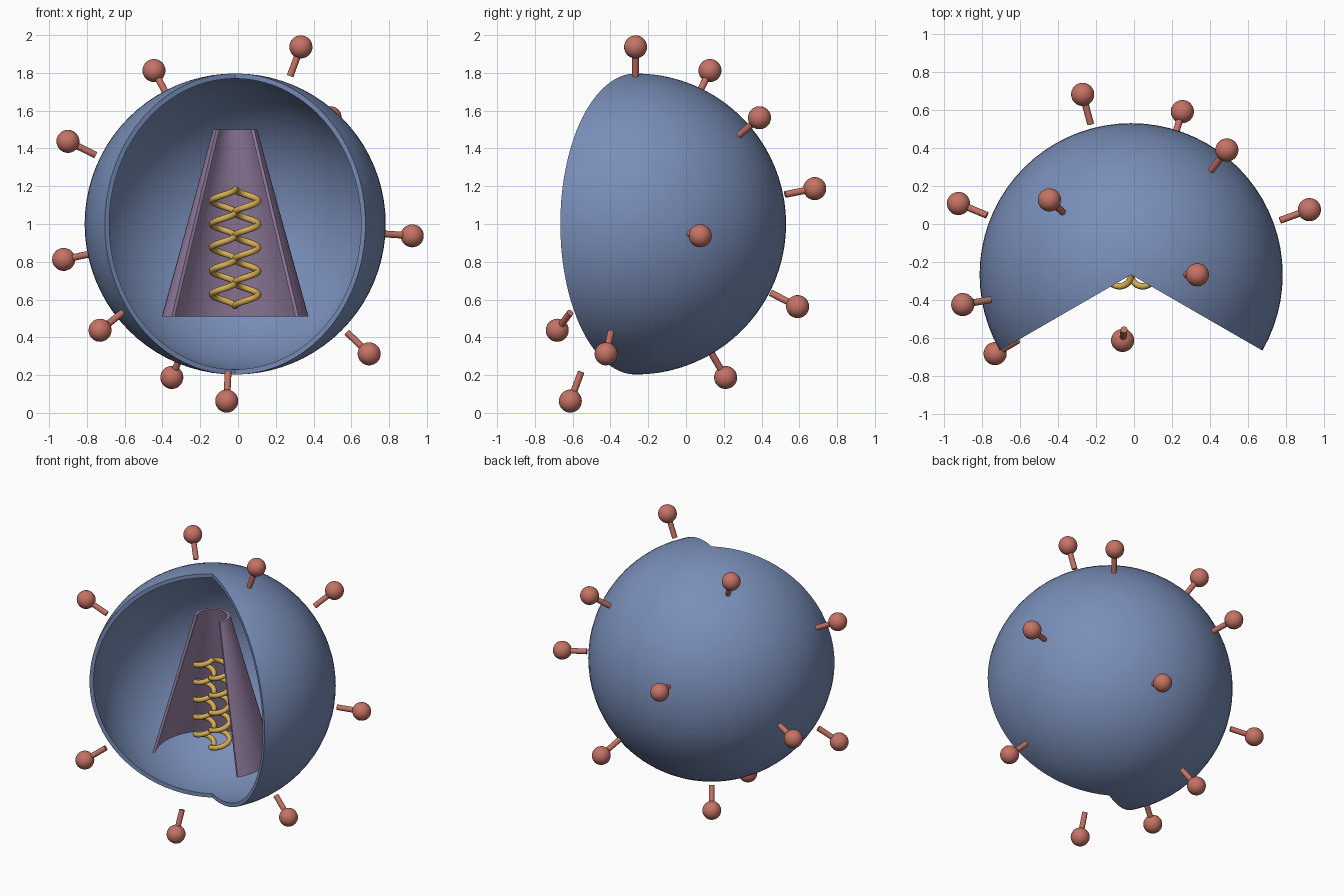
import bpy, bmesh, math
from mathutils import Vector

if "Cube" in bpy.data.objects:
    bpy.data.objects.remove(bpy.data.objects["Cube"])

C = Vector((-0.015, -0.267, 1.0))   # centre of the sphere
START, SWEEP = math.radians(-30), math.radians(240)   # front 120 degrees cut away


def material(name, rgb):
    m = bpy.data.materials.new(name)
    m.diffuse_color = (*rgb, 1)
    m.use_nodes = True
    m.node_tree.nodes["Principled BSDF"].inputs["Base Color"].default_value = m.diffuse_color
    return m


BLUE = material("shell_blue", (0.19, 0.27, 0.48))
VIOLET = material("core_violet", (0.33, 0.23, 0.39))
GOLD = material("coil_gold", (0.66, 0.42, 0.09))
SALMON = material("spike_salmon", (0.56, 0.17, 0.13))


def finish(name, bm, mat, loc=C):
    bmesh.ops.recalc_face_normals(bm, faces=bm.faces)
    me = bpy.data.meshes.new(name)
    bm.to_mesh(me)
    bm.free()
    me.materials.append(mat)
    ob = bpy.data.objects.new(name, me)
    ob.location = loc
    bpy.context.collection.objects.link(ob)
    bpy.ops.object.select_all(action='DESELECT')
    ob.select_set(True)
    bpy.context.view_layer.objects.active = ob
    bpy.ops.object.shade_smooth_by_angle(angle=math.radians(35))
    return ob


def cutaway(name, outer, inner, steps, mat):
    """Revolve a wall between two (radius, z) profiles, leaving the front open."""
    bm = bmesh.new()
    loop = outer + inner[::-1]
    n = len(loop)
    rings = []
    for j in range(steps + 1):
        a = START + SWEEP * j / steps
        rings.append([bm.verts.new((r * math.cos(a), r * math.sin(a), z)) for r, z in loop])
    for p, q in zip(rings, rings[1:]):
        for i in range(n):
            k = (i + 1) % n
            bm.faces.new((p[i], p[k], q[k], q[i]))
    for ring in (rings[0], rings[-1]):      # cut edges of the wall
        for i in range(len(outer) - 1):
            bm.faces.new((ring[i], ring[i + 1], ring[n - 2 - i], ring[n - 1 - i]))
    bmesh.ops.remove_doubles(bm, verts=bm.verts, dist=1e-5)
    bmesh.ops.dissolve_degenerate(bm, edges=bm.edges, dist=1e-5)
    return finish(name, bm, mat)


def arc(radius, steps=40):
    return [(radius * math.sin(math.pi * i / steps), radius * math.cos(math.pi * i / steps))
            for i in range(steps + 1)]


# Outer shell and the tapered core inside it
cutaway("outer_shell", arc(0.797), arc(0.77), 48, BLUE)
cutaway("inner_core", [(0.116, 0.5), (0.388, -0.49)], [(0.096, 0.5), (0.368, -0.49)], 40, VIOLET)

# Two coiled strands, side by side, meeting on the axis
TURNS, PER, RAD = 5, 24, 0.061
for name, side in (("coil_right", 1), ("coil_left", -1)):
    cu = bpy.data.curves.new(name, 'CURVE')
    cu.dimensions = '3D'
    cu.bevel_depth = 0.017
    cu.bevel_resolution = 3
    cu.use_fill_caps = True
    sp = cu.splines.new('POLY')
    sp.points.add(TURNS * PER)
    for i, p in enumerate(sp.points):
        a = math.tau * i / PER + (math.pi if side > 0 else 0)
        p.co = (side * RAD + RAD * math.cos(a), RAD * math.sin(a),
                -0.435 + 0.62 * i / (TURNS * PER), 1)
    sp.use_smooth = True
    cu.materials.append(GOLD)
    ob = bpy.data.objects.new(name, cu)
    ob.location = C
    bpy.context.collection.objects.link(ob)

# Spikes spread evenly over the sphere by the golden angle, none over the opening
COUNT = 16
for i in range(COUNT):
    z = 1 - (2 * i + 1) / COUNT
    a = i * math.pi * (3 - math.sqrt(5))
    r = math.sqrt(1 - z * z)
    d = Vector((r * math.cos(a), r * math.sin(a), z))
    if d.y < -0.45:
        continue
    bm = bmesh.new()
    rot = d.to_track_quat('Z', 'Y').to_matrix().to_4x4()
    stem = bmesh.ops.create_cone(bm, cap_ends=True, segments=16, radius1=0.018, radius2=0.018,
                                 depth=0.165)
    bmesh.ops.translate(bm, verts=stem["verts"], vec=(0, 0, 0.9175))
    ball = bmesh.ops.create_uvsphere(bm, u_segments=24, v_segments=16, radius=0.061)
    bmesh.ops.translate(bm, verts=ball["verts"], vec=(0, 0, 1.0))
    bm.transform(rot)
    finish("spike", bm, SALMON)
